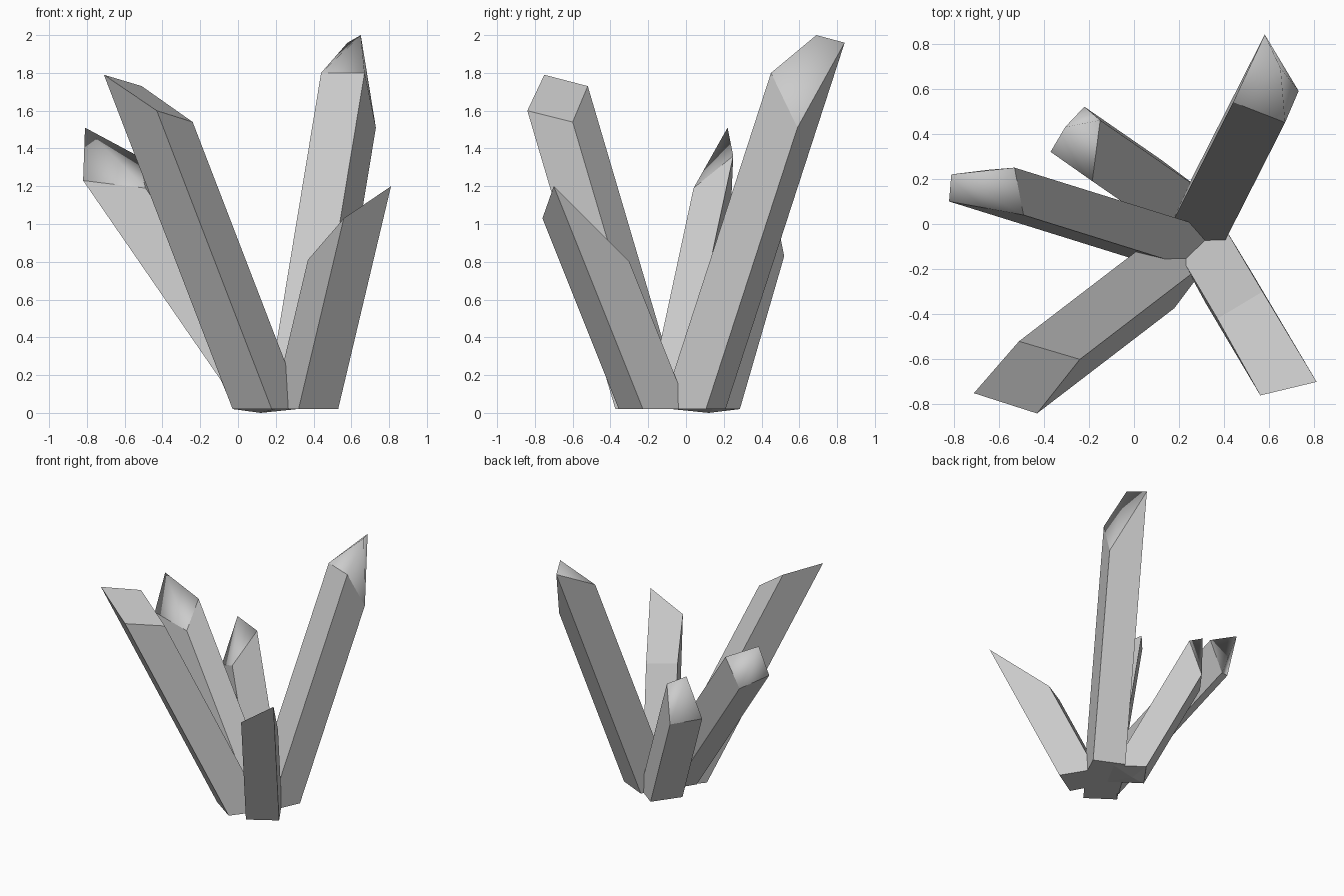
import bpy, bmesh
from mathutils import Vector

if "Cube" in bpy.data.objects:
    bpy.data.objects.remove(bpy.data.objects["Cube"])

FLOOR = 0.02  # height where the leaning shafts are cut off


def crystal(name, rim, lean, apex=None, foot=None):
    """Leaning four-sided shaft: rim corners slide down the lean axis to the floor."""
    bm = bmesh.new()
    axis = Vector((lean[0], lean[1], 1.0))
    top = [bm.verts.new(p) for p in rim]
    base = [bm.verts.new(Vector(p) - axis * (p[2] - FLOOR)) for p in rim]
    n = len(rim)

    def close(loop, tip):
        if tip is None:
            return [bm.faces.new(loop)]
        v = bm.verts.new(tip)
        return [bm.faces.new((loop[i], loop[(i + 1) % n], v)) for i in range(n)]

    for i in range(n):
        j = (i + 1) % n
        bm.faces.new((base[i], base[j], top[j], top[i]))
    cap = close(top, apex)
    close(base, foot)
    bmesh.ops.recalc_face_normals(bm, faces=bm.faces[:])

    # Rounded-looking shading on the pointed tips only, with a crisp rim
    if apex:
        for f in cap:
            f.smooth = True
        for i in range(n):
            bm.edges.get((top[i], top[(i + 1) % n])).smooth = False

    mesh = bpy.data.meshes.new(name)
    bm.to_mesh(mesh)
    bm.free()
    obj = bpy.data.objects.new(name, mesh)
    bpy.context.collection.objects.link(obj)
    return obj


# Tallest crystal, back right
crystal("tall_crystal",
        [(0.44, 0.54, 1.80), (0.67, 0.45, 1.80), (0.73, 0.59, 1.51), (0.58, 0.84, 1.96)],
        (0.165, 0.325), apex=(0.65, 0.69, 2.0))

# Front left crystal with a flat slanted cut
crystal("front_left_crystal",
        [(-0.71, -0.75, 1.79), (-0.51, -0.52, 1.73), (-0.24, -0.60, 1.54), (-0.43, -0.84, 1.60)],
        (-0.385, -0.295))

# Left crystal
crystal("left_crystal",
        [(-0.49, 0.04, 1.19), (-0.82, 0.10, 1.23), (-0.65, 0.24, 1.13), (-0.53, 0.25, 1.36)],
        (-0.69, 0.215), apex=(-0.81, 0.22, 1.51))

# Short crystal at the back left, its foot reaching the ground
crystal("back_left_crystal",
        [(-0.37, 0.32, 0.84), (-0.22, 0.52, 0.83), (-0.15, 0.46, 1.12), (-0.185, 0.19, 0.93)],
        (-0.42, 0.29), apex=(-0.305, 0.43, 1.21), foot=(0.12, 0.12, 0.0))

# Front right crystal with a steep flat cut
crystal("front_right_crystal",
        [(0.56, -0.76, 1.03), (0.81, -0.70, 1.20), (0.57, -0.30, 0.80), (0.37, -0.42, 0.81)],
        (0.237, -0.40))
